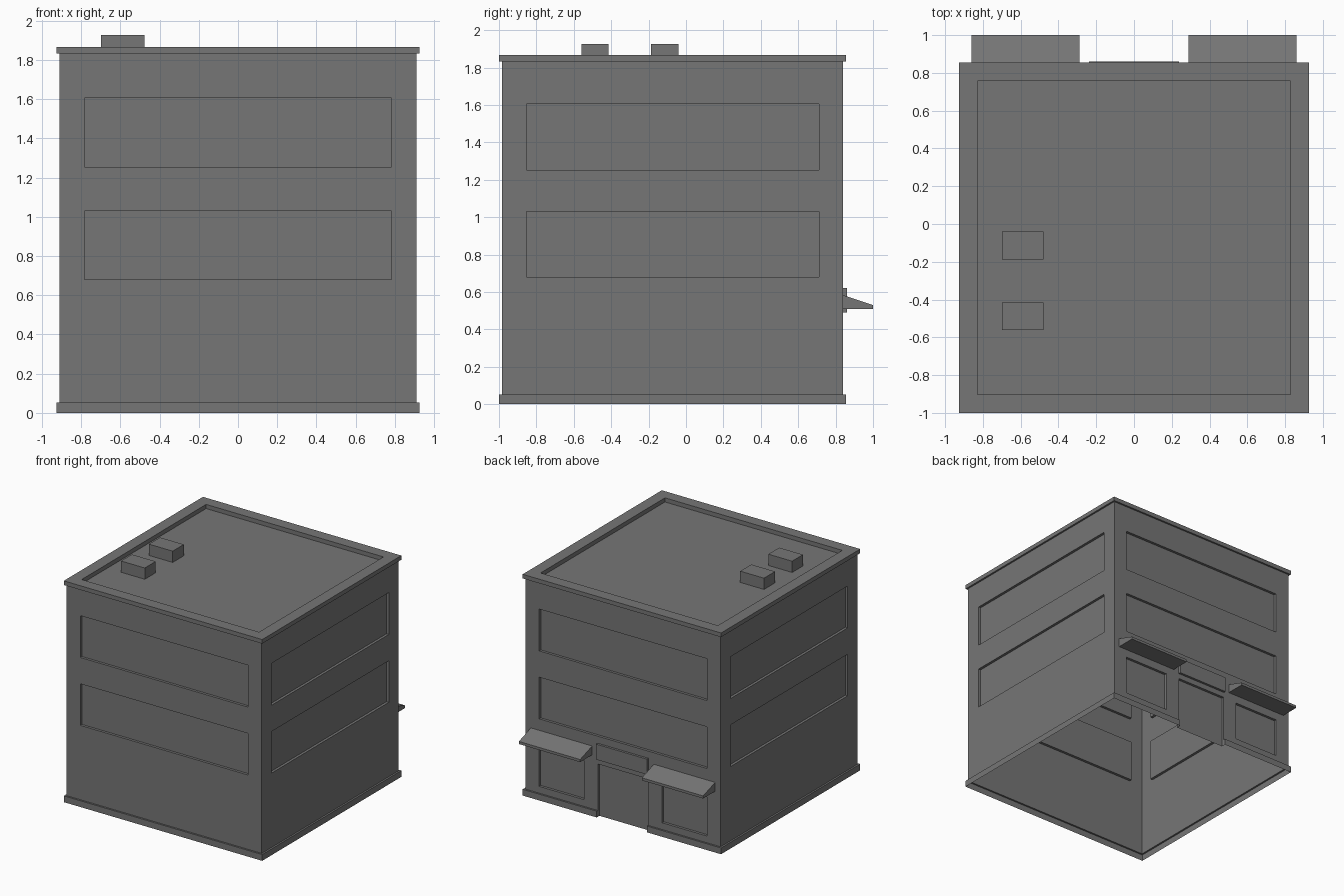
import bpy, bmesh
from mathutils import Vector

if "Cube" in bpy.data.objects:
    bpy.data.objects.remove(bpy.data.objects["Cube"])

CY = -0.0725            # centre of the building in y
HX, HY = 0.926, 0.9275  # outer half sizes
WALL_X, WALL_BACK, WALL_FRONT = 0.911, 0.84, -0.985
DEPTH = 0.022           # recess of windows and door

# Dark grey for every part
dark = bpy.data.materials.new("dark_grey")
dark.diffuse_color = (0.18, 0.18, 0.18, 1)
dark.use_nodes = True
dark.node_tree.nodes["Principled BSDF"].inputs["Base Color"].default_value = dark.diffuse_color


def finish(name, bm):
    bmesh.ops.recalc_face_normals(bm, faces=bm.faces)
    mesh = bpy.data.meshes.new(name)
    bm.to_mesh(mesh)
    bm.free()
    mesh.materials.append(dark)
    ob = bpy.data.objects.new(name, mesh)
    bpy.context.collection.objects.link(ob)
    return ob


def add_box(bm, x0, x1, y0, y1, z0, z1):
    verts = bmesh.ops.create_cube(bm, size=1)["verts"]
    for v in verts:
        v.co = Vector((x0 + (v.co.x + 0.5) * (x1 - x0),
                       y0 + (v.co.y + 0.5) * (y1 - y0),
                       z0 + (v.co.z + 0.5) * (z1 - z0)))


def box(name, *dims):
    bm = bmesh.new()
    add_box(bm, *dims)
    return finish(name, bm)


# Building body: plinth, walls, cornice and sunken roof from an inset profile
profile = [(0, 0), (0, 0.053), (0.015, 0.053), (0.015, 1.832), (0, 1.832),
           (0, 1.867), (0.098, 1.867), (0.098, 1.832)]
bm = bmesh.new()
rings = []
for inset, z in profile:
    hx, hy = HX - inset, HY - inset
    rings.append([bm.verts.new((sx * hx, CY + sy * hy, z))
                  for sx, sy in ((-1, -1), (1, -1), (1, 1), (-1, 1))])
for a, b in zip(rings, rings[1:]):
    for i in range(4):
        j = (i + 1) % 4
        bm.faces.new((a[i], a[j], b[j], b[i]))
bm.faces.new(rings[0])
bm.faces.new(rings[-1])
body = finish("building_body", bm)

# Cutters: window bands on all four sides, shop windows and door on the back
bm = bmesh.new()
for z0, z1 in ((0.68, 1.031), (1.253, 1.606)):
    add_box(bm, -0.782, 0.782, -1.2, WALL_FRONT + DEPTH, z0, z1)
    add_box(bm, -0.782, 0.782, WALL_BACK - DEPTH, 1.2, z0, z1)
    for s in (-1, 1):
        xs = sorted((s * (WALL_X - DEPTH), s * 1.2))
        add_box(bm, *xs, -0.854, 0.71, z0, z1)
for s in (-1, 1):
    add_box(bm, *sorted((s * 0.365, s * 0.785)), WALL_BACK - DEPTH, 1.2, 0.11, 0.44)
add_box(bm, -0.235, 0.235, WALL_BACK - DEPTH, 1.2, -0.1, 0.445)
cutter = finish("recess_cutter", bm)
cutter.hide_render = True

mod = body.modifiers.new("recesses", "BOOLEAN")
mod.operation = "DIFFERENCE"
mod.solver = "EXACT"
mod.object = cutter
graph = bpy.context.evaluated_depsgraph_get()
body.data = bpy.data.meshes.new_from_object(body.evaluated_get(graph))
body.modifiers.clear()
bpy.data.objects.remove(cutter)

# The shell is open underneath
bm = bmesh.new()
bm.from_mesh(body.data)
under = [f for f in bm.faces if all(abs(v.co.z) < 1e-4 for v in f.verts)]
bmesh.ops.delete(bm, geom=under, context="FACES")
bm.to_mesh(body.data)
bm.free()

# Awnings over the shop windows
side = [(0.84, 0.508), (1.0, 0.508), (1.0, 0.53), (0.84, 0.583)]
for name, x0, x1 in (("awning_left", -0.86, -0.288), ("awning_right", 0.288, 0.86)):
    bm = bmesh.new()
    face = bm.faces.new([bm.verts.new((x0, y, z)) for y, z in side])
    ext = bmesh.ops.extrude_face_region(bm, geom=[face], use_keep_orig=True)
    bmesh.ops.translate(bm, vec=(x1 - x0, 0, 0),
                        verts=[g for g in ext["geom"] if isinstance(g, bmesh.types.BMVert)])
    finish(name, bm)

# Blank sign panel above the door
box("door_sign_panel", -0.237, 0.237, 0.84, 0.86, 0.49, 0.62)

# Roof units
for i, (y0, y1) in enumerate(((-0.56, -0.415), (-0.188, -0.04))):
    box(f"roof_unit_{i + 1}", -0.70, -0.478, y0, y1, 1.832, 1.927)
